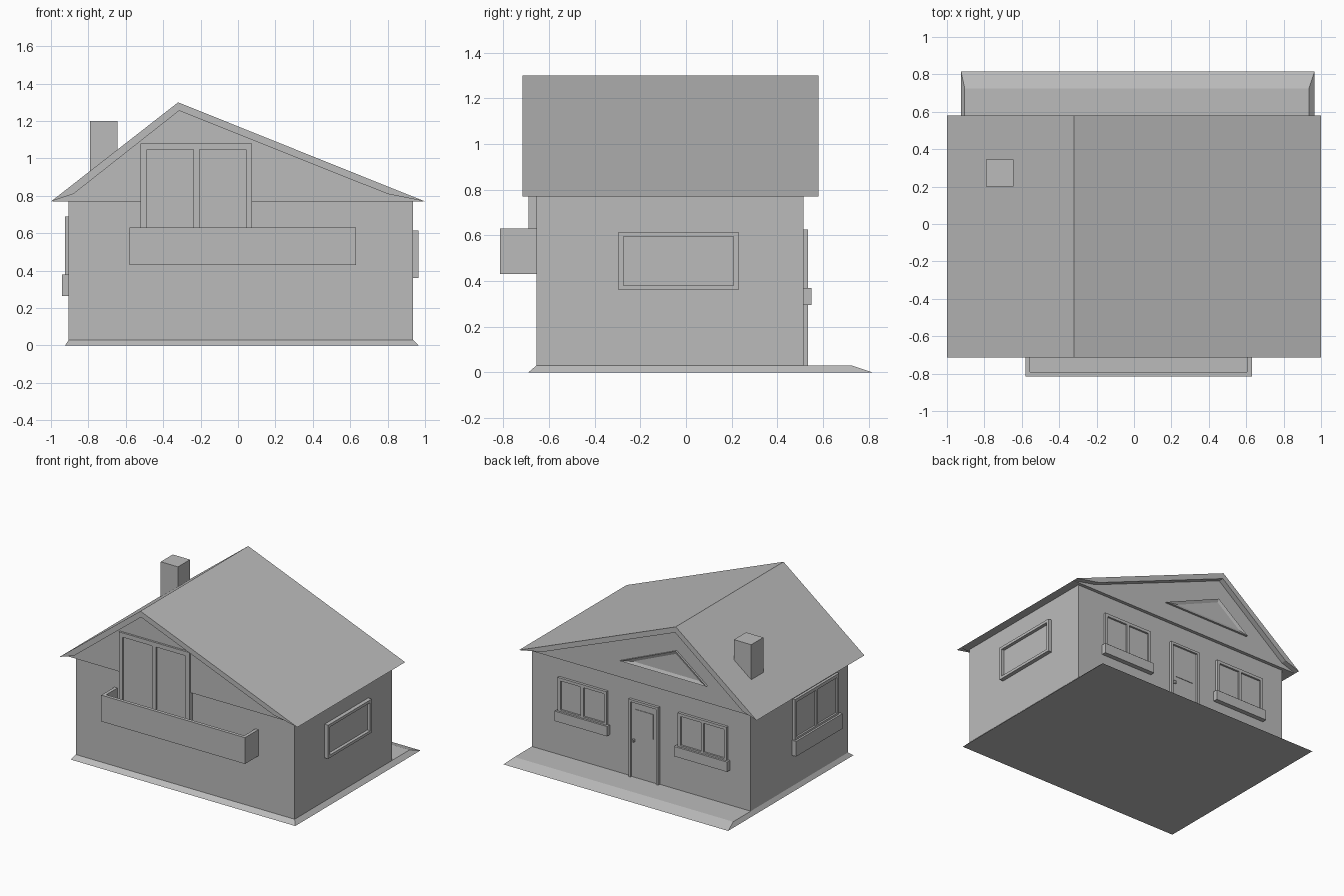
import bpy
import bmesh
from mathutils import Vector

if "Cube" in bpy.data.objects:
    bpy.data.objects.remove(bpy.data.objects["Cube"])

grey = bpy.data.materials.new("plain_grey")
grey.use_nodes = True
colour = (0.5, 0.5, 0.5, 1)
grey.diffuse_color = colour
grey.node_tree.nodes["Principled BSDF"].inputs["Base Color"].default_value = colour

# Walls of the house body
LEFT, RIGHT, FRONT, BACK = -0.905, 0.935, -0.655, 0.515
EAVES, GROUND = 0.77, 0.03


def finish(name, bm):
    bmesh.ops.recalc_face_normals(bm, faces=bm.faces)
    mesh = bpy.data.meshes.new(name)
    bm.to_mesh(mesh)
    bm.free()
    mesh.materials.append(grey)
    obj = bpy.data.objects.new(name, mesh)
    bpy.context.collection.objects.link(obj)
    return obj


def add_box(bm, low, high):
    low, high = Vector(low), Vector(high)
    for v in bmesh.ops.create_cube(bm, size=1)["verts"]:
        v.co = Vector([l + (c + 0.5) * (h - l) for l, c, h in zip(low, v.co, high)])


def boxes(name, *corner_pairs):
    bm = bmesh.new()
    for low, high in corner_pairs:
        add_box(bm, low, high)
    return finish(name, bm)


def prism(name, profile, y0, y1, inset=0, recess=0):
    """Extrude an xz profile along y; optionally sink a panel into the y1 end."""
    bm = bmesh.new()
    face = bm.faces.new([bm.verts.new((x, y0, z)) for x, z in profile])
    new = bmesh.ops.extrude_face_region(bm, geom=[face])["geom"]
    for v in new:
        if isinstance(v, bmesh.types.BMVert):
            v.co.y = y1
    bmesh.ops.recalc_face_normals(bm, faces=bm.faces)
    if inset:
        end = max(bm.faces, key=lambda f: f.calc_center_median().y)
        bmesh.ops.inset_region(bm, faces=[end], thickness=inset, use_even_offset=True)
        for v in end.verts:
            v.co.y -= recess
    return finish(name, bm)


def on_wall(side, u, out, z):
    """Point at u along a wall, a distance out from its surface."""
    return {"front": (u, FRONT - out, z), "back": (u, BACK + out, z),
            "left": (RIGHT + out, u, z), "right": (LEFT - out, u, z)}[side]


def wall_boxes(name, side, parts):
    """Each part is u0, u1, z0, z1, depth out of the wall."""
    pairs = []
    for u0, u1, z0, z1, out in parts:
        a, b = on_wall(side, u0, -0.01, z0), on_wall(side, u1, out, z1)
        pairs.append(([min(p) for p in zip(a, b)], [max(p) for p in zip(a, b)]))
    return boxes(name, *pairs)


def framed(name, side, u0, u1, z0, z1, bar, out, panes=1):
    """Raised frame with uprights between the panes, and a recessed pane."""
    parts = [(u0, u1, z0, z0 + bar, out), (u0, u1, z1 - bar, z1, out)]
    for i in range(panes + 1):
        u = u0 + (u1 - u0 - bar) * i / panes
        parts.append((u, u + bar, z0 + bar, z1 - bar, out))
    wall_boxes(name + "_frame", side, parts)
    wall_boxes(name + "_pane", side, [(u0 + bar, u1 - bar, z0 + bar, z1 - bar, 0.006)])


# Ground slab with bevelled edges
bm = bmesh.new()
add_box(bm, (-0.925, -0.69, 0), (0.965, 0.815, GROUND))
for v in bm.verts:
    if v.co.z > 0:
        v.co.x = LEFT if v.co.x < 0 else RIGHT
        v.co.y = FRONT if v.co.y < 0 else 0.725
finish("ground_slab", bm)

# Walls, recessed gables and roof
boxes("walls", ((LEFT, FRONT, GROUND - 0.01), (RIGHT, BACK, EAVES + 0.01)))
prism("gables", [(-0.995, EAVES), (-0.88, 0.82), (-0.315, 1.27), (0.8, 0.82), (0.995, EAVES)],
      -0.675, 0.54)
prism("roof", [(-1, EAVES), (-0.32, 1.3), (1, EAVES), (0.8, 0.81), (-0.315, 1.255), (-0.88, 0.81)],
      -0.715, 0.58)
boxes("chimney", ((-0.79, 0.2, 0.88), (-0.645, 0.345, 1.2)))

# Balcony: floor and three parapets
x0, x1, y0, z0, z1, t = -0.58, 0.63, -0.815, 0.43, 0.63, 0.025
boxes("balcony",
      ((x0, y0, z0), (x1, FRONT, z0 + t)),
      ((x0, y0, z0 + t), (x1, y0 + t, z1)),
      ((x0, y0 + t, z0 + t), (x0 + t, FRONT, z1)),
      ((x1 - t, y0 + t, z0 + t), (x1, FRONT, z1)))
framed("balcony_door", "front", -0.52, 0.075, 0.455, 1.08, 0.033, 0.035, panes=2)
wall_boxes("balcony_door_glass", "front", [(-0.49, 0.045, 0.48, 1.05, 0.024)])

# Side windows
framed("left_window", "left", -0.295, 0.23, 0.36, 0.615, 0.021, 0.03)
framed("right_window", "right", -0.52, 0.01, 0.37, 0.69, 0.025, 0.02, panes=2)

# Back windows
for name, u in (("back_window_left", 0.295), ("back_window_right", -0.715)):
    framed(name, "back", u, u + 0.41, 0.36, 0.625, 0.022, 0.02, panes=2)

# Flower boxes below the windows
for name, side, u0, u1, z0, z1 in (("right_flower_box", "right", -0.54, 0.02, 0.265, 0.38),
                                   ("back_flower_box_left", "back", 0.28, 0.72, 0.295, 0.37),
                                   ("back_flower_box_right", "back", -0.73, -0.285, 0.295, 0.37)):
    wall_boxes(name, side, [(u0, u1, z0, z1, 0.035)])

# Back door with glazed upper half and handle
framed("back_door", "back", -0.14, 0.11, GROUND - 0.02, 0.62, 0.018, 0.02)
wall_boxes("back_door_light", "back", [(-0.09, 0.06, 0.36, 0.55, 0.01)])
wall_boxes("back_door_handle", "back", [(0.065, 0.08, 0.3, 0.32, 0.02)])

# Triangular attic window
prism("attic_window", [(0.17, 0.9), (-0.3, 1.1), (-0.56, 0.9)], 0.53, 0.555, inset=0.022, recess=0.01)
